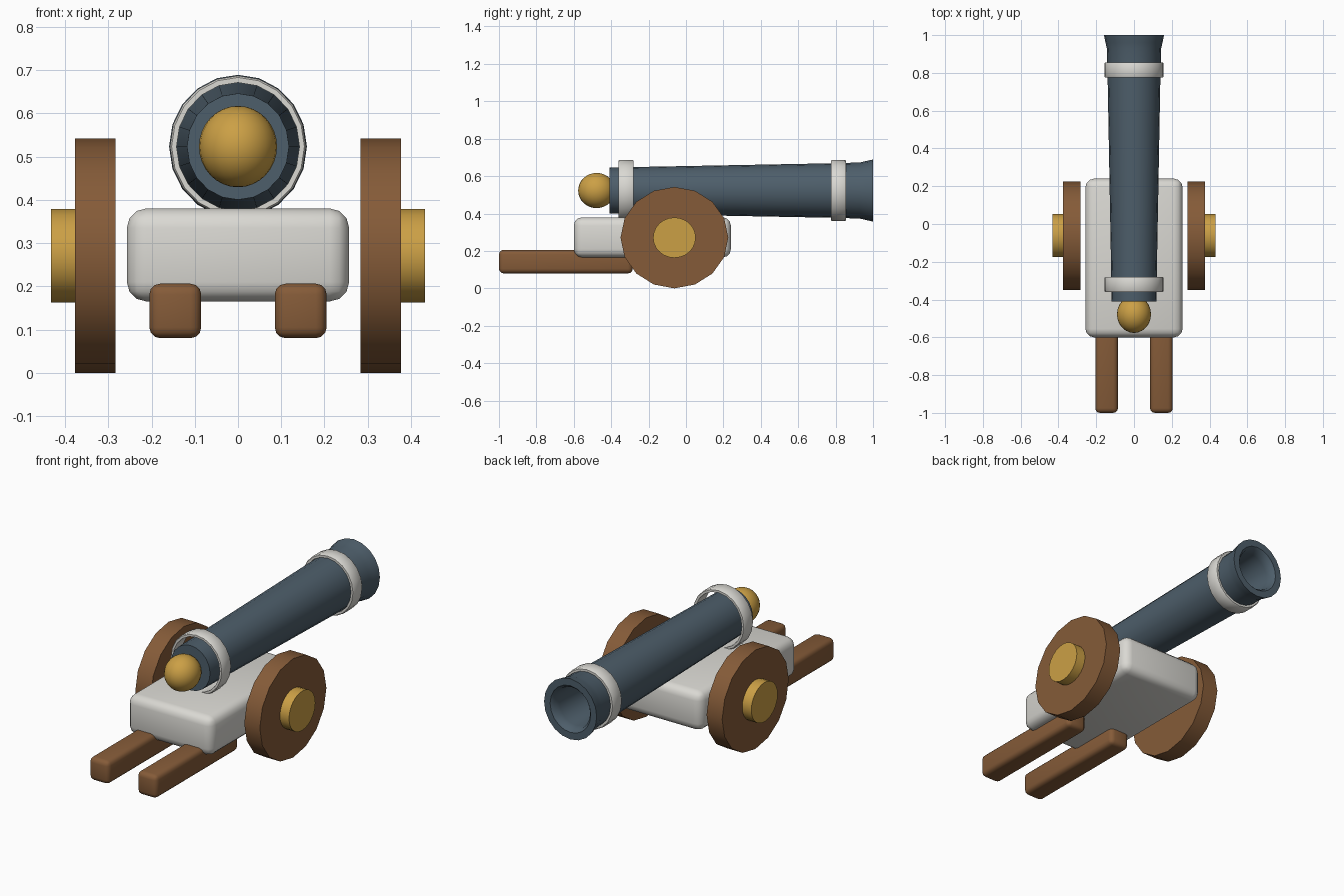
import bpy
import bmesh
from math import pi, radians
from mathutils import Matrix, Vector

default = bpy.data.objects.get("Cube")
if default:
    bpy.data.objects.remove(default, do_unlink=True)


def material(name, rgb):
    mat = bpy.data.materials.new(name)
    mat.use_nodes = True
    mat.diffuse_color = (*rgb, 1)
    mat.node_tree.nodes["Principled BSDF"].inputs["Base Color"].default_value = (*rgb, 1)
    return mat


IRON = material("slate iron", (0.075, 0.112, 0.145))
WHITE = material("off white", (0.70, 0.69, 0.65))
WOOD = material("brown wood", (0.235, 0.105, 0.04))
BRASS = material("brass", (0.60, 0.35, 0.06))

AXIS_Z = 0.523      # height of the barrel axis
SQUASH = 0.96       # barrel parts are slightly narrower than tall


def finish(name, bm, mat, angle=40):
    bmesh.ops.recalc_face_normals(bm, faces=bm.faces)
    mesh = bpy.data.meshes.new(name)
    bm.to_mesh(mesh)
    bm.free()
    mesh.materials.append(mat)
    obj = bpy.data.objects.new(name, mesh)
    bpy.context.collection.objects.link(obj)
    bpy.ops.object.select_all(action="DESELECT")
    obj.select_set(True)
    bpy.context.view_layer.objects.active = obj
    bpy.ops.object.shade_smooth_by_angle(angle=radians(angle))
    return obj


def lathe(name, profile, mat, sides=20, closed=False):
    """Spin (radius, y) points around the barrel axis."""
    bm = bmesh.new()
    verts = [bm.verts.new((0, y, r)) for r, y in profile]
    pairs = list(zip(verts, verts[1:]))
    if closed:
        pairs.append((verts[-1], verts[0]))
    edges = [bm.edges.new(p) for p in pairs]
    bmesh.ops.spin(bm, geom=verts + edges, cent=(0, 0, 0), axis=(0, 1, 0),
                   angle=2 * pi, steps=sides, use_duplicate=False)
    bmesh.ops.remove_doubles(bm, verts=bm.verts, dist=0.0005)
    bmesh.ops.scale(bm, verts=bm.verts, vec=(SQUASH, 1, 1))
    bmesh.ops.translate(bm, verts=bm.verts, vec=(0, 0, AXIS_Z))
    return finish(name, bm, mat)


def rounded_box(name, low, high, bevel, mat):
    low, high = Vector(low), Vector(high)
    bm = bmesh.new()
    bmesh.ops.create_cube(bm, size=1)
    bmesh.ops.scale(bm, verts=bm.verts, vec=high - low)
    bmesh.ops.translate(bm, verts=bm.verts, vec=(low + high) / 2)
    bmesh.ops.bevel(bm, geom=bm.edges[:], offset=bevel, segments=3,
                    profile=0.5, affect="EDGES")
    return finish(name, bm, mat)


def disc(name, x_in, x_out, ry, rz, sides, mat, side):
    """Upright disc on the wheel axis, on the given side."""
    bm = bmesh.new()
    bmesh.ops.create_cone(bm, cap_ends=True, segments=sides, radius1=1, radius2=1,
                          depth=x_out - x_in, matrix=Matrix.Rotation(pi / 2, 4, "Y"))
    bmesh.ops.scale(bm, verts=bm.verts, vec=(1, ry, rz))
    bmesh.ops.translate(bm, verts=bm.verts,
                        vec=(side * (x_in + x_out) / 2, -0.062, 0.271))
    return finish(name, bm, mat)


# Barrel with flared muzzle and hollow bore
lathe("barrel", [(0, -0.41), (0.123, -0.41), (0.146, 0.80), (0.150, 0.93),
                 (0.157, 0.96), (0.166, 1.0), (0.128, 1.0), (0.114, 0.985),
                 (0.108, 0.95), (0.104, 0.75), (0, 0.75)], IRON)

# Bands around the barrel
for name, y0, y1 in (("breech_band", -0.36, -0.28), ("muzzle_band", 0.775, 0.855)):
    lathe(name, [(0.148, y0), (0.160, y0), (0.164, y0 + 0.006),
                 (0.164, y1 - 0.006), (0.160, y1), (0.148, y1)], WHITE, closed=True)

# Breech knob
bm = bmesh.new()
bmesh.ops.create_uvsphere(bm, u_segments=24, v_segments=16, radius=0.094)
bmesh.ops.scale(bm, verts=bm.verts, vec=(SQUASH, 1.05, 1))
bmesh.ops.translate(bm, verts=bm.verts, vec=(0, -0.478, AXIS_Z))
finish("breech_knob", bm, BRASS)

# Carriage body
rounded_box("carriage_body", (-0.257, -0.6, 0.165), (0.257, 0.24, 0.38), 0.045, WHITE)

# Trail legs, wheels and hubs on both sides
for label, side in (("left", 1), ("right", -1)):
    x = 0.145 * side
    rounded_box(f"{label}_trail_leg", (x - 0.06, -1, 0.08), (x + 0.06, -0.285, 0.206),
                0.025, WOOD)
    disc(f"{label}_wheel", 0.283, 0.377, 0.288, 0.271, 16, WOOD, side)
    disc(f"{label}_hub", 0.37, 0.432, 0.114, 0.108, 24, BRASS, side)
